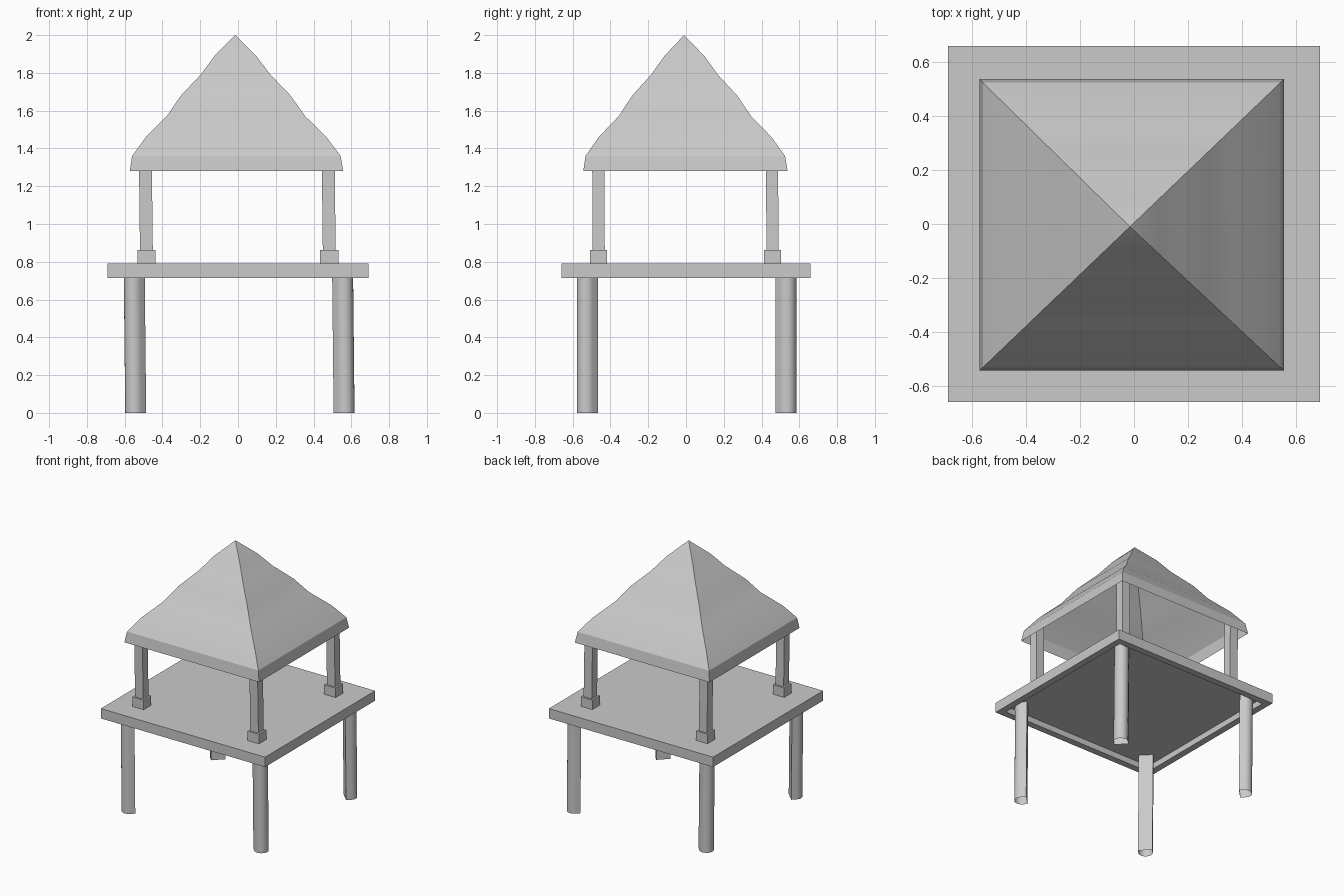
import bpy
import bmesh
from math import cos, sin, pi, radians, atan2

cube = bpy.data.objects.get("Cube")
if cube:
    bpy.data.objects.remove(cube, do_unlink=True)

stone = bpy.data.materials.new("plain_grey")
stone.use_nodes = True
GREY = (0.59, 0.59, 0.59, 1)
stone.diffuse_color = GREY
stone.node_tree.nodes["Principled BSDF"].inputs["Base Color"].default_value = GREY


def loft(name, rings, smooth=False, open_bottom=False):
    """Skin a stack of equal-length rings and cap the ends."""
    bm = bmesh.new()
    loops = [[bm.verts.new(p) for p in ring] for ring in rings]
    n = len(loops[0])
    for low, high in zip(loops, loops[1:]):
        for i in range(n):
            j = (i + 1) % n
            bm.faces.new((low[i], low[j], high[j], high[i]))
    if not open_bottom:
        bm.faces.new(loops[0][::-1])
    bm.faces.new(loops[-1])
    bmesh.ops.remove_doubles(bm, verts=bm.verts[:], dist=0.0001)
    bmesh.ops.recalc_face_normals(bm, faces=bm.faces[:])
    mesh = bpy.data.meshes.new(name)
    bm.to_mesh(mesh)
    bm.free()
    mesh.materials.append(stone)
    obj = bpy.data.objects.new(name, mesh)
    bpy.context.collection.objects.link(obj)
    if smooth:
        bpy.ops.object.select_all(action="DESELECT")
        obj.select_set(True)
        bpy.context.view_layer.objects.active = obj
        bpy.ops.object.shade_smooth_by_angle(angle=radians(20))
    return obj


def rect(cx, cy, hx, hy, z):
    return [(cx + sx * hx, cy + sy * hy, z)
            for sx, sy in ((-1, -1), (1, -1), (1, 1), (-1, 1))]


def arch_ring(cx, cy, z, inward, radius=0.05, depth=0.036):
    """Section rounded on the outside, square towards the middle of the model."""
    arc = [pi / 2 + i * pi / 12 for i in range(13)]
    points = [(radius * cos(a), radius * sin(a)) for a in arc]
    points += [(depth, -radius), (depth, radius)]
    c, s = cos(inward), sin(inward)
    return [(cx + u * c - v * s, cy + u * s + v * c, z) for u, v in points]


# Platform: a slab with a shallow recess below
loft("platform", [rect(0, 0, 0.64, 0.61, 0.76), rect(0, 0, 0.64, 0.61, 0.715),
                  rect(0, 0, 0.69, 0.66, 0.715), rect(0, 0, 0.69, 0.66, 0.79)])

# Roof: wavy four-sided pyramid shell, open below and leaning a little
profile = [(0.565, 1.28), (0.552, 1.36), (0.478, 1.46), (0.367, 1.57),
           (0.29, 1.68), (0.185, 1.79), (0.11, 1.89), (0.0, 2.0)]
rings = []
for half, z in profile:
    lean = 0.007 * (z - 1.28) / 0.72
    rings.append(rect(-0.008 - lean, -0.003 - lean, half, half * 0.957, z))
loft("roof", rings, smooth=True, open_bottom=True)

# Legs, post bases and posts at the four corners
for sx, side in ((-1, "right"), (1, "left")):
    for sy, end in ((-1, "front"), (1, "back")):
        tag = f"{end}_{side}"
        inward = atan2(-sy, -sx)
        x, y = 0.557 * sx + 0.01, 0.531 * sy + 0.003
        loft(f"leg_{tag}", [arch_ring(x, y, 0, inward),
                            arch_ring(x - 0.008, y, 0.765, inward)],
             smooth=True, open_bottom=True)
        x, y = 0.484 * sx - 0.001, 0.46 * sy - 0.002
        loft(f"post_base_{tag}", [rect(x, y, 0.048, 0.045, 0.78),
                                  rect(x, y, 0.048, 0.045, 0.862)])
        loft(f"post_{tag}", [rect(x, y, 0.034, 0.032, 0.86),
                             rect(x - 0.006, y - 0.003, 0.034, 0.032, 1.39)])
